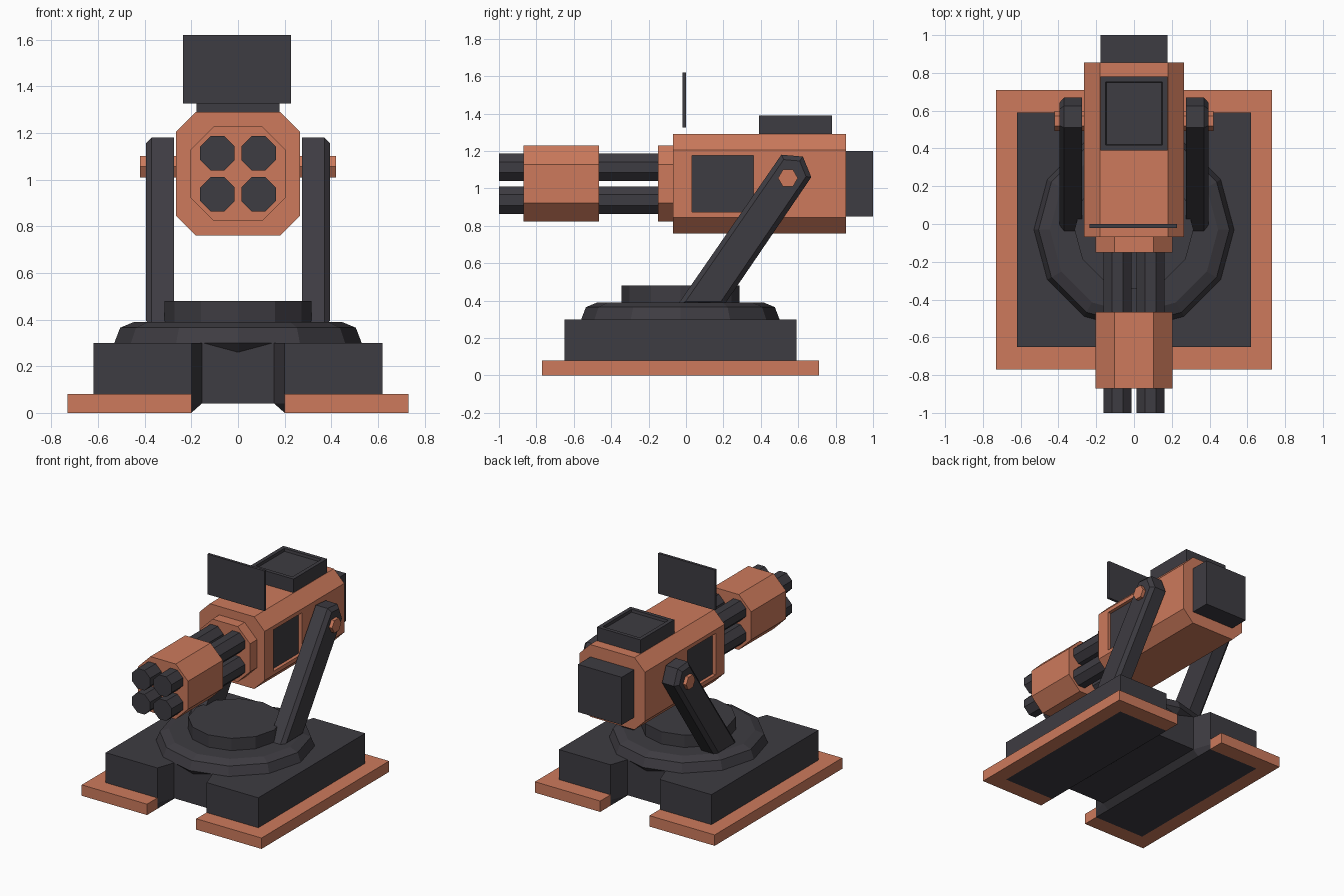
import bpy, bmesh, math

if "Cube" in bpy.data.objects:
    bpy.data.objects.remove(bpy.data.objects["Cube"], do_unlink=True)


def make_material(name, rgb):
    mat = bpy.data.materials.new(name)
    mat.use_nodes = True
    color = (*rgb, 1)
    mat.diffuse_color = color
    mat.node_tree.nodes["Principled BSDF"].inputs["Base Color"].default_value = color
    return mat


ORANGE = make_material("burnt_orange", (0.61, 0.195, 0.107))
DARK = make_material("charcoal", (0.048, 0.045, 0.054))


def finish(name, bm, *mats):
    bmesh.ops.recalc_face_normals(bm, faces=bm.faces)
    mesh = bpy.data.meshes.new(name)
    bm.to_mesh(mesh)
    bm.free()
    for mat in mats:
        mesh.materials.append(mat)
    obj = bpy.data.objects.new(name, mesh)
    bpy.context.collection.objects.link(obj)
    return obj


def loft(rings):
    """Skin a closed solid through rings with equal point counts."""
    bm = bmesh.new()
    loops = [[bm.verts.new(p) for p in ring] for ring in rings]
    n = len(loops[0])
    for a, b in zip(loops, loops[1:]):
        for i in range(n):
            j = (i + 1) % n
            bm.faces.new((a[i], a[j], b[j], b[i]))
    bm.faces.new(loops[0])
    bm.faces.new(loops[-1])
    bmesh.ops.recalc_face_normals(bm, faces=bm.faces)
    return bm


def box_mesh(x0, x1, y0, y1, z0, z1):
    return loft([[(x0, y0, z), (x1, y0, z), (x1, y1, z), (x0, y1, z)] for z in (z0, z1)])


def box(name, mat, *bounds):
    return finish(name, box_mesh(*bounds), mat)


def octagon_bar(cx, cz, half, cut, y0, y1):
    """Square bar along y with chamfered corners."""
    k = half - cut
    pts = [(k, half), (half, k), (half, -k), (k, -half),
           (-k, -half), (-half, -k), (-half, k), (-k, half)]
    return loft([[(cx + x, y, cz + z) for x, z in pts] for y in (y0, y1)])


def turned(name, mat, profile, cy, sides=12):
    """Faceted solid of revolution about a vertical axis."""
    angles = [math.tau * i / sides for i in range(sides)]
    rings = [[(r * math.cos(a), cy + r * math.sin(a), z) for a in angles] for r, z in profile]
    return finish(name, loft(rings), mat)


# Base: centre block, two feet, and a U-shaped skirt around each foot
FRONT, BACK, NEAR, FAR = -0.65, 0.59, 0.2, 0.62
box("base_core", DARK, -0.16, 0.16, -0.52, 0.46, 0.04, 0.3)
for side, s in (("left", 1), ("right", -1)):
    rings = []
    for z, waist in ((0, NEAR), (0.04, 0.155), (0.3, 0.155)):
        plan = [(FAR, FRONT), (FAR, BACK), (NEAR, BACK),
                (waist, 0.46), (waist, -0.52), (NEAR, FRONT)]
        rings.append([(s * x, y, z) for x, y in plan])
    finish(side + "_base_foot", loft(rings), DARK)

    skirt = [(NEAR, -0.77), (0.73, -0.77), (0.73, 0.71), (NEAR, 0.71),
             (NEAR, BACK), (FAR, BACK), (FAR, FRONT), (NEAR, FRONT)]
    finish(side + "_base_skirt",
           loft([[(s * x, y, z) for x, y in skirt] for z in (0, 0.08)]), ORANGE)

# Turntable
turned("turntable", DARK, [(0.48, 0.25), (0.53, 0.3), (0.505, 0.365), (0.445, 0.39)], -0.03)
turned("turntable_drum", DARK, [(0.315, 0.38), (0.315, 0.48)], -0.03)

# Slanted support arms and their pivot pins
arm = [(-0.05, 0.37), (0.2, 0.37), (0.67, 1.06), (0.625, 1.17), (0.51, 1.18)]
for side, s in (("left", 1), ("right", -1)):
    bm = loft([[(s * x, y, z) for y, z in arm] for x in (0.275, 0.395)])
    rim = [e for e in bm.edges if all(abs(v.co.x) > 0.39 for v in e.verts)]
    bmesh.ops.bevel(bm, geom=rim, offset=0.025, segments=1, affect='EDGES')
    finish(side + "_support_arm", bm, DARK)

    hexagon = [math.tau * i / 6 for i in range(6)]
    pin = [[(s * x, 0.545 + 0.053 * math.cos(a), 1.055 + 0.053 * math.sin(a))
            for a in hexagon] for x in (0.25, 0.42)]
    finish(side + "_pivot_pin", loft(pin), ORANGE)

# Gun body with a recessed dark panel on each side
CZ = 1.025
bm = octagon_bar(0, CZ, 0.265, 0.085, -0.07, 0.855)
for y in (0.005, 0.39):
    bmesh.ops.bisect_plane(bm, geom=bm.verts[:] + bm.edges[:] + bm.faces[:],
                           plane_co=(0, y, 0), plane_no=(0, 1, 0))
panels = [f for f in bm.faces if abs(f.normal.x) > 0.99
          and 0.1 < f.calc_center_median().y < 0.3]
bmesh.ops.inset_individual(bm, faces=panels, thickness=0.04)
for face in bmesh.ops.extrude_discrete_faces(bm, faces=panels)["faces"]:
    face.material_index = 1
    for v in face.verts:
        v.co.x -= math.copysign(0.025, v.co.x)
finish("gun_body", bm, ORANGE, DARK)

finish("gun_neck", octagon_bar(0, CZ, 0.203, 0.1, -0.15, -0.06), ORANGE)
finish("barrel_sleeve", octagon_bar(0, CZ, 0.203, 0.1, -0.87, -0.465), ORANGE)
box("rear_block", DARK, -0.178, 0.178, 0.85, 1.0, 0.85, 1.2)

# Four barrels
for side, x in (("left", 0.088), ("right", -0.088)):
    for level, z in (("upper", 0.088), ("lower", -0.088)):
        finish(f"{level}_{side}_barrel",
               octagon_bar(x, CZ + z, 0.074, 0.045, -1.0, -0.14), DARK)

# Top hatch with a shallow recess
bm = box_mesh(-0.178, 0.178, 0.39, 0.78, 1.28, 1.39)
lid = [f for f in bm.faces if f.normal.z > 0.9]
bmesh.ops.inset_individual(bm, faces=lid, thickness=0.04)
bmesh.ops.inset_individual(bm, faces=lid, thickness=0.004, depth=-0.02)
finish("top_hatch", bm, DARK)

# Floating sight screen
box("sight_screen", DARK, -0.235, 0.228, -0.02, 0.0, 1.325, 1.62)
